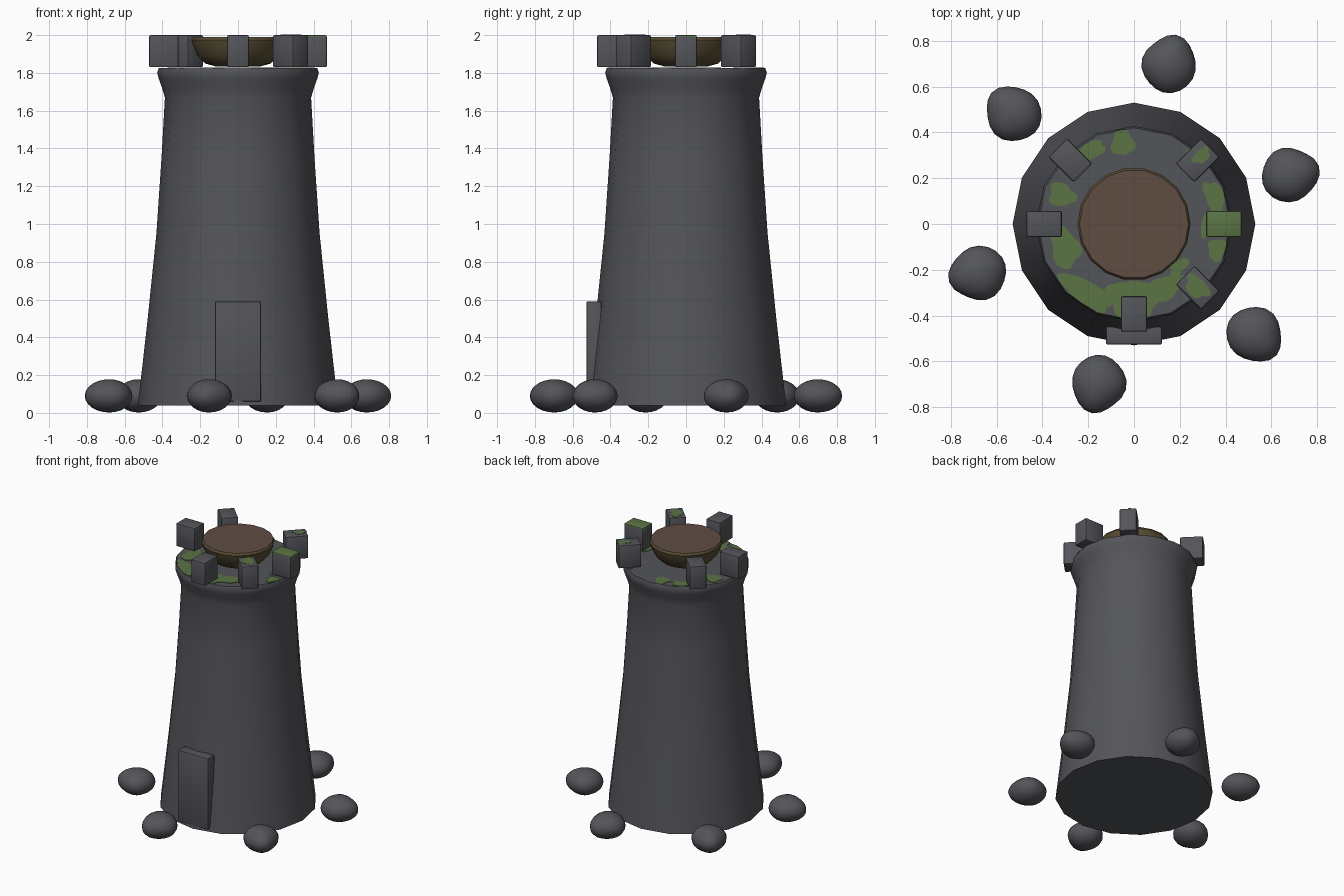
import bpy, bmesh, math
from mathutils import Vector, Matrix

if "Cube" in bpy.data.objects:
    bpy.data.objects.remove(bpy.data.objects["Cube"])


def material(name, rgb):
    m = bpy.data.materials.new(name)
    m.diffuse_color = (*rgb, 1)
    m.use_nodes = True
    m.node_tree.nodes["Principled BSDF"].inputs["Base Color"].default_value = m.diffuse_color
    return m


STONE = material("dark stone", (0.088, 0.09, 0.102))
MOSS = material("moss green", (0.105, 0.175, 0.06))
WOOD = material("brown top", (0.115, 0.075, 0.055))
OLIVE = material("olive brown", (0.10, 0.075, 0.034))


def finish(bm, name, mats, smooth=True, angle=40):
    bmesh.ops.recalc_face_normals(bm, faces=bm.faces[:])
    mesh = bpy.data.meshes.new(name)
    bm.to_mesh(mesh)
    bm.free()
    for m in mats:
        mesh.materials.append(m)
    ob = bpy.data.objects.new(name, mesh)
    bpy.context.collection.objects.link(ob)
    if smooth:
        bpy.ops.object.select_all(action='DESELECT')
        ob.select_set(True)
        bpy.context.view_layer.objects.active = ob
        bpy.ops.object.shade_smooth_by_angle(angle=math.radians(angle))
    return ob


def lathe(profile, sides):
    """Closed solid of revolution from (radius, z) points."""
    bm = bmesh.new()
    rings = [[bm.verts.new((r * math.cos(i * math.tau / sides),
                            r * math.sin(i * math.tau / sides), z))
              for i in range(sides)] for r, z in profile]
    for a, b in zip(rings, rings[1:]):
        for i in range(sides):
            j = (i + 1) % sides
            bm.faces.new((a[i], a[j], b[j], b[i]))
    bm.faces.new(rings[0][::-1])
    bm.faces.new(rings[-1])
    return bm


def box(size, centre, turn=0.0, bevel=0.008):
    bm = bmesh.new()
    bmesh.ops.create_cube(bm, size=1)
    bmesh.ops.scale(bm, vec=size, verts=bm.verts[:])
    bmesh.ops.bevel(bm, geom=bm.edges[:], offset=bevel, segments=2,
                    profile=0.5, affect='EDGES')
    bm.transform(Matrix.Translation(centre) @ Matrix.Rotation(turn, 4, 'Z'))
    return bm


# Tower body with flared rim
finish(lathe([(0.53, 0.04), (0.478, 0.5), (0.432, 0.95), (0.405, 1.35),
              (0.387, 1.67), (0.402, 1.72), (0.42, 1.77), (0.428, 1.80),
              (0.42, 1.825)], 16), "tower", [STONE], angle=50)

# Shallow bowl on the roof
bm = lathe([(0.12, 1.835), (0.175, 1.85), (0.213, 1.89), (0.238, 1.945),
            (0.247, 1.975), (0.238, 1.99)], 18)
bm.faces.ensure_lookup_table()
for f in bm.faces:
    f.material_index = 1 if f.calc_center_median().z > 1.985 else 0
finish(bm, "roof_bowl", [OLIVE, WOOD])

# Battlement blocks, two of the eight are missing
for deg in (0, 45, 135, 180, 270, 315):
    a = math.radians(deg)
    bm = box((0.155, 0.115, 0.17),
             Vector((0.393 * math.cos(a), 0.393 * math.sin(a), 1.915)), a)
    if deg == 0:
        for f in bm.faces:
            if f.calc_center_median().z > 1.99:
                f.material_index = 1
    finish(bm, "battlement_%d" % deg, [STONE, MOSS])

# Door slab
finish(box((0.245, 0.08, 0.53), Vector((0, -0.487, 0.325))), "door", [STONE])


def moss_patch(name, x, y, z, along, across, turn, limit=0.0, phase=0.0):
    """Thin irregular plate lying flat."""
    bm = bmesh.new()
    verts = []
    for i in range(20):
        t = i * math.tau / 20
        k = 1 + 0.16 * math.sin(3 * t + phase) + 0.08 * math.sin(5 * t + 2 * phase)
        p = Matrix.Rotation(turn, 2) @ Vector((along * k * math.cos(t),
                                               across * k * math.sin(t)))
        p += Vector((x, y))
        if limit and p.length > limit:
            p *= limit / p.length
        verts.append(bm.verts.new((p.x, p.y, z)))
    base = bm.faces.new(verts)
    top = bmesh.ops.extrude_face_region(bm, geom=[base])['geom']
    bmesh.ops.translate(bm, vec=(0, 0, 0.004),
                        verts=[v for v in top if isinstance(v, bmesh.types.BMVert)])
    finish(bm, name, [MOSS], smooth=False)


# Moss on the roof: angle, distance, half length around, half width
patches = [(98, 0.36, 0.05, 0.06), (122, 0.37, 0.08, 0.035),
           (158, 0.34, 0.05, 0.06), (198, 0.32, 0.10, 0.06),
           (236, 0.37, 0.13, 0.06), (270, 0.33, 0.12, 0.09),
           (297, 0.31, 0.09, 0.05), (316, 0.27, 0.05, 0.03),
           (343, 0.38, 0.05, 0.04), (18, 0.37, 0.08, 0.04),
           (358, 0.32, 0.05, 0.03), (48, 0.39, 0.04, 0.03)]
for n, (deg, dist, along, across) in enumerate(patches):
    a = math.radians(deg)
    moss_patch("roof_moss_%d" % n, dist * math.cos(a), dist * math.sin(a),
               1.8245 + n * 0.0001, along, across, a + math.pi / 2, 0.415, n * 1.3)

# Moss on two battlement tops
moss_patch("battlement_moss_right", 0.275, -0.275, 1.9985, 0.06, 0.042, math.radians(-45))
moss_patch("battlement_moss_back", 0.295, 0.30, 1.9985, 0.045, 0.028, math.radians(45))

# Ring of six boulders
for n in range(6):
    a = math.radians(17.5 + 60 * n)
    bm = bmesh.new()
    bmesh.ops.create_uvsphere(bm, u_segments=20, v_segments=12, radius=1)
    for v in bm.verts:
        t = math.atan2(v.co.y, v.co.x)
        k = 1 + 0.035 * math.cos(3 * t + 0.6) + 0.025 * math.cos(4 * t)
        v.co = Vector((v.co.x * k * 0.126, v.co.y * k * 0.117, v.co.z * 0.088))
    bm.transform(Matrix.Translation((0.714 * math.cos(a), 0.714 * math.sin(a), 0.09))
                 @ Matrix.Rotation(a, 4, 'Z'))
    finish(bm, "boulder_%d" % n, [STONE], angle=60)
